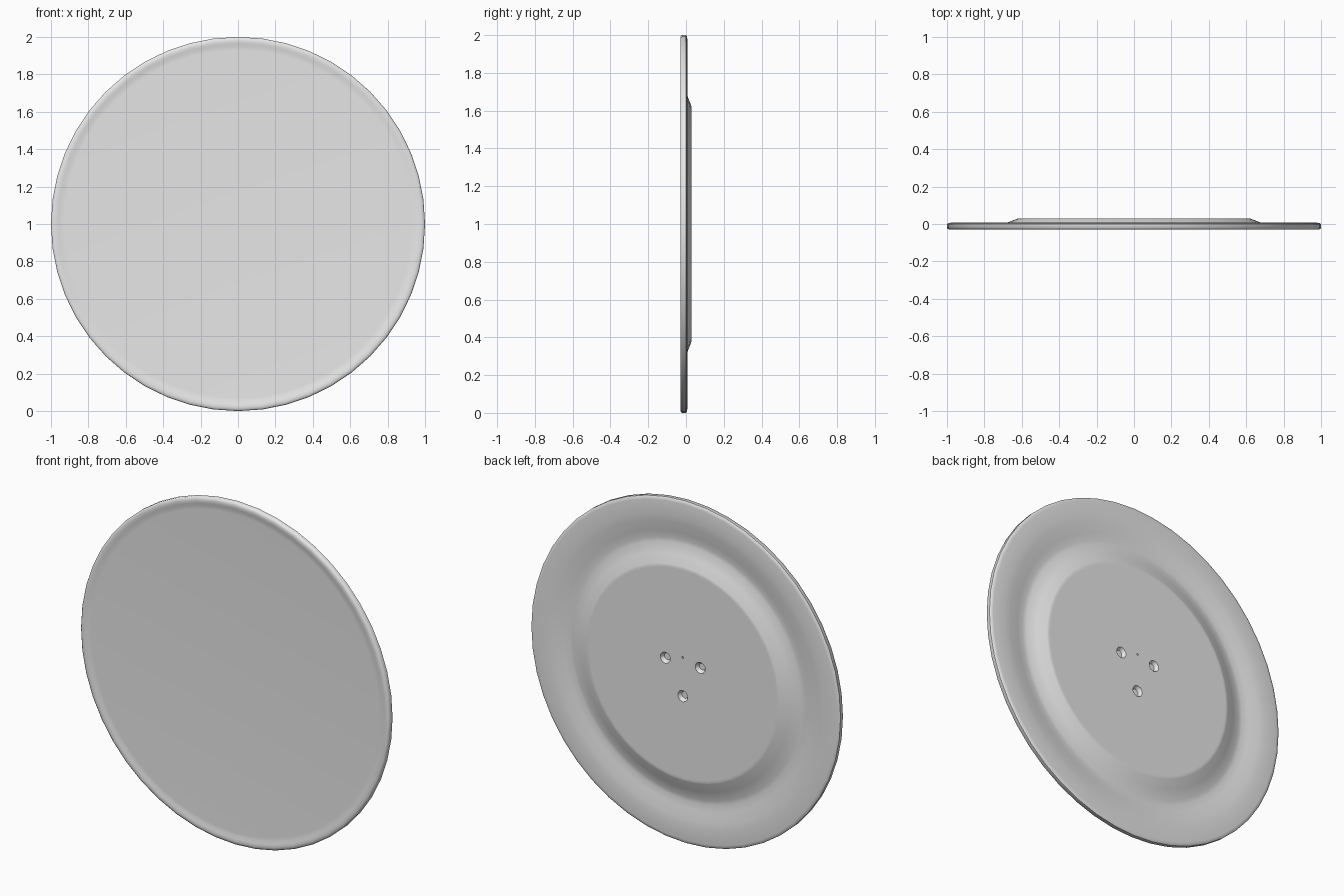
import bpy, bmesh
from math import sin, cos, tau, radians, pi
from mathutils import Vector, Matrix

cube = bpy.data.objects.get("Cube")
if cube:
    bpy.data.objects.remove(cube, do_unlink=True)

CENTRE = Vector((0, 0, 1))

grey = bpy.data.materials.new("plain_grey")
grey.use_nodes = True
grey.diffuse_color = (0.8, 0.8, 0.8, 1)
grey.node_tree.nodes["Principled BSDF"].inputs["Base Color"].default_value = (0.8, 0.8, 0.8, 1)


def make_object(name, bm):
    mesh = bpy.data.meshes.new(name)
    bm.to_mesh(mesh)
    bm.free()
    obj = bpy.data.objects.new(name, mesh)
    bpy.context.collection.objects.link(obj)
    mesh.materials.append(grey)
    return obj


def lathe(name, profile, steps=48):
    """Turn a (radius, depth) profile around the front-to-back axis."""
    bm = bmesh.new()
    verts = [bm.verts.new((0, y, 1 + r)) for r, y in profile]
    edges = [bm.edges.new(pair) for pair in zip(verts, verts[1:])]
    bmesh.ops.spin(bm, geom=verts + edges, cent=CENTRE, axis=(0, 1, 0),
                   angle=tau, steps=steps)
    bmesh.ops.remove_doubles(bm, verts=bm.verts, dist=1e-4)
    bmesh.ops.recalc_face_normals(bm, faces=bm.faces)
    return make_object(name, bm)


# Disc: recessed front face, rounded rim, groove and raised plate at the back
front = [(0, -.023), (.93, -.023), (.95, -.024), (.965, -.028), (.98, -.03)]
rim = [(.993, -.028), (1, -.022), (1, 0), (.994, .005), (.98, .007)]
groove = [(.9, .006), (.86, .003), (.8, -.009), (.76, -.015), (.735, -.014)]
plate = [(.68, .007), (.625, .028), (.618, .03), (.605, .03), (0, .03)]
disc = lathe("disc", front + rim + groove + plate)

# Three tapered dimples and a pinhole sunk into the back plate
bm = bmesh.new()


def add_pit(angle, distance, mouth, floor, depth):
    spot = CENTRE + Vector((cos(angle) * distance, .03, sin(angle) * distance))
    turn = Matrix.Rotation(-pi / 2, 4, "X")
    # Taper continues above the surface so the mouth has the stated radius
    bmesh.ops.create_cone(bm, cap_ends=True, segments=10, radius1=floor,
                          radius2=2 * mouth - floor, depth=2 * depth,
                          matrix=Matrix.Translation(spot) @ turn)


for degrees in (30, 150, 270):
    add_pit(radians(degrees), .13, .033, .02, .02)
add_pit(radians(90), .095, .006, .005, .01)
cutter = make_object("pit_cutter", bm)
cutter.hide_render = True

cut = disc.modifiers.new("pits", "BOOLEAN")
cut.operation = "DIFFERENCE"
cut.solver = "EXACT"
cut.object = cutter

for obj in bpy.context.selected_objects:
    obj.select_set(False)
disc.select_set(True)
bpy.context.view_layer.objects.active = disc
bpy.ops.object.modifier_apply(modifier=cut.name)
bpy.data.objects.remove(cutter, do_unlink=True)
bpy.ops.object.shade_smooth_by_angle(angle=radians(50))
